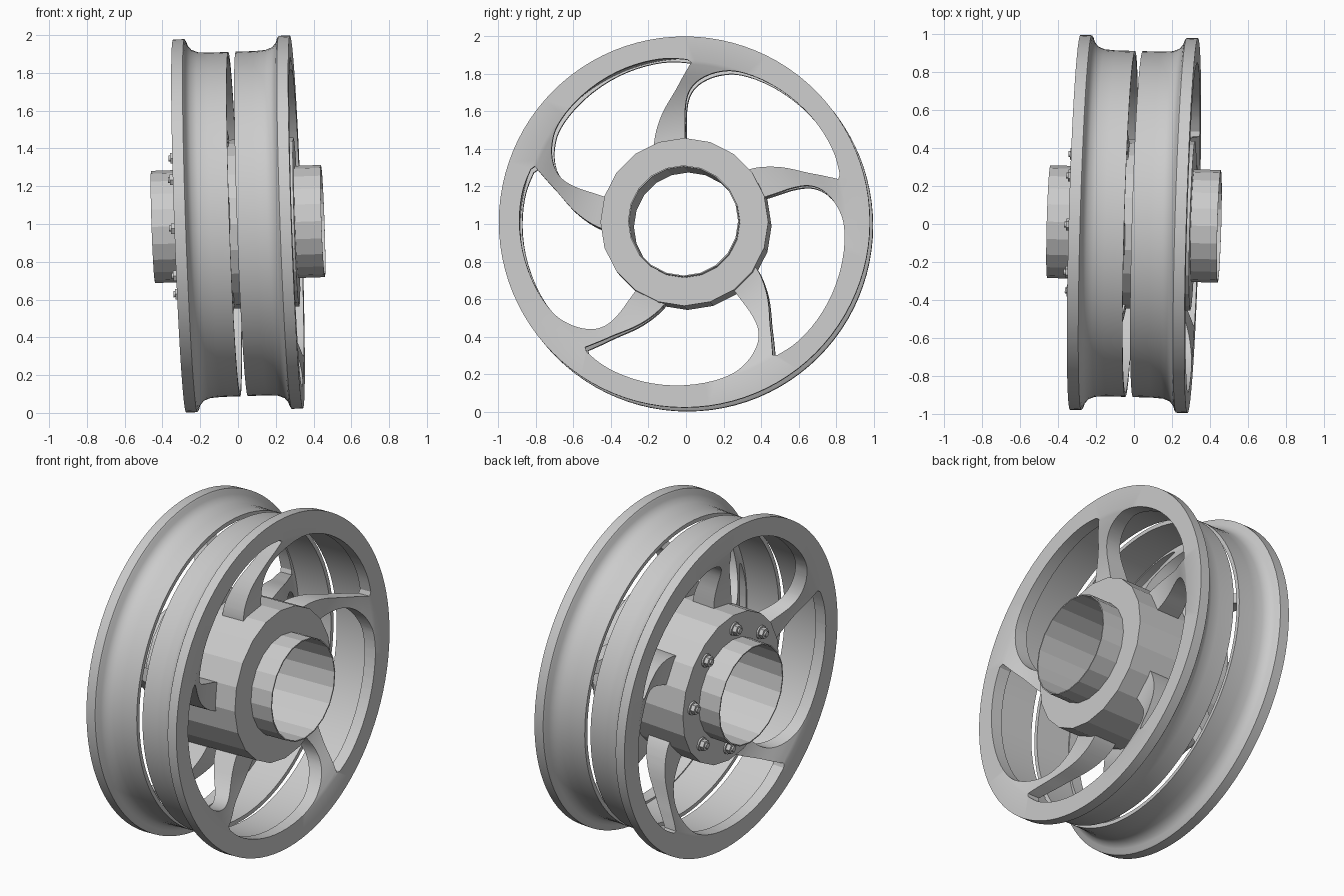
import bpy, bmesh, math
from mathutils import Matrix, Vector

if "Cube" in bpy.data.objects:
    bpy.data.objects.remove(bpy.data.objects["Cube"])

# The wheel axis lies along x with a slight lean
LEAN = (Matrix.Translation((0, 0, 1)) @ Matrix.Rotation(-0.028, 4, 'Z')
        @ Matrix.Rotation(-0.035, 4, 'Y'))


def make(name, bm):
    bmesh.ops.recalc_face_normals(bm, faces=bm.faces)
    me = bpy.data.meshes.new(name)
    bm.to_mesh(me)
    bm.free()
    ob = bpy.data.objects.new(name, me)
    bpy.context.collection.objects.link(ob)
    ob.matrix_world = LEAN
    return ob


def activate(ob):
    bpy.ops.object.select_all(action='DESELECT')
    ob.select_set(True)
    bpy.context.view_layer.objects.active = ob


def point(x, r, a):
    return Vector((x, r * math.cos(a), r * math.sin(a)))


def lathe(name, profile, n):
    """Turn a closed (radius, x) profile around the x axis."""
    bm = bmesh.new()
    rings = [[bm.verts.new(point(x, r, 2 * math.pi * i / n)) for r, x in profile]
             for i in range(n)]
    m = len(profile)
    for i in range(n):
        p, q = rings[i], rings[(i + 1) % n]
        for j in range(m):
            k = (j + 1) % m
            bm.faces.new((p[j], p[k], q[k], q[j]))
    return make(name, bm)


def spline(pts, steps=6):
    """Smooth curve through 2D points."""
    pts = [Vector(p) for p in pts]
    ext = [2 * pts[0] - pts[1]] + pts + [2 * pts[-1] - pts[-2]]
    out = []
    for i in range(1, len(ext) - 2):
        a, b, c, d = ext[i - 1:i + 3]
        for s in range(steps):
            t = s / steps
            out.append(0.5 * (2 * b + (c - a) * t + (2 * a - 5 * b + 4 * c - d) * t * t
                              + (3 * b - a - 3 * c + d) * t ** 3))
    return out + [pts[-1]]


# Half wheel: drum, flange and dished spoke disc in one profile
flare = [(0.912, 0.02), (0.912, 0.12), (0.916, 0.18), (0.93, 0.215), (0.955, 0.235), (0.978, 0.243)]
front = spline([(0.86, 0.31), (0.8, 0.285), (0.7, 0.235), (0.6, 0.197), (0.5, 0.178), (0.4, 0.175)], 3)
back = spline([(0.4, 0.025), (0.5, 0.04), (0.6, 0.08), (0.7, 0.14), (0.8, 0.2), (0.86, 0.235)], 3)
profile = (flare + [(0.988, 0.25), (0.988, 0.31)] + [tuple(p) for p in front + back]
           + [(0.888, 0.24), (0.888, 0.02)])
rim = lathe("wheel_rim_and_spokes", profile, 96)

# Window cutters: (degrees, radius) outline with one sharp tip, five times
outer = spline([(0, 0.38), (0, 0.5), (0, 0.6), (-1.5, 0.69), (-5.5, 0.76), (-13, 0.822), (-22, 0.855),
                (-44, 0.875), (-63, 0.878), (-73, 0.865)])
inner = spline([(-74.4, 0.85), (-71.5, 0.78), (-67, 0.69), (-58.5, 0.57), (-51, 0.46), (-47, 0.38)])
bm = bmesh.new()
for k in range(5):
    lo, hi = [[bm.verts.new(point(x, r, math.radians(90 + 72 * k + a))) for a, r in outer + inner]
              for x in (-0.1, 0.5)]
    n = len(lo)
    bm.faces.new(lo)
    bm.faces.new(hi)
    for i in range(n):
        j = (i + 1) % n
        bm.faces.new((lo[i], lo[j], hi[j], hi[i]))
cutter = make("window_cutter", bm)
cutter.hide_render = True

# Cut the windows and mirror to the other half
activate(rim)
cut = rim.modifiers.new("windows", 'BOOLEAN')
cut.operation, cut.solver, cut.object = 'DIFFERENCE', 'EXACT', cutter
bpy.ops.object.modifier_apply(modifier="windows")
mir = rim.modifiers.new("mirror", 'MIRROR')
mir.use_axis = (True, False, False)
mir.use_clip = False
mir.use_mirror_merge = False
bpy.ops.object.modifier_apply(modifier="mirror")
bpy.ops.object.shade_smooth_by_angle(angle=math.radians(30))
bpy.data.objects.remove(cutter)

# Faceted hub drum and thin axle sleeve
lathe("hub", [(0.29, -0.31), (0.447, -0.31), (0.447, 0.31), (0.29, 0.31)], 20)
lathe("axle_sleeve", [(0.29, -0.45), (0.297, -0.45), (0.297, 0.45), (0.29, 0.45)], 20)

# Eight hub bolts on the left: washer, hex nut and stud
bm = bmesh.new()
for k in range(8):
    for sides, rad, x0, x1 in ((16, 0.04, 0.305, 0.32), (6, 0.032, 0.32, 0.345), (12, 0.016, 0.345, 0.355)):
        place = (Matrix.Translation(point(-(x0 + x1) / 2, 0.36, math.radians(2 + 45 * k)))
                 @ Matrix.Rotation(math.pi / 2, 4, 'Y'))
        bmesh.ops.create_cone(bm, cap_ends=True, segments=sides, radius1=rad, radius2=rad,
                              depth=x1 - x0, matrix=place)
make("hub_bolts", bm)
